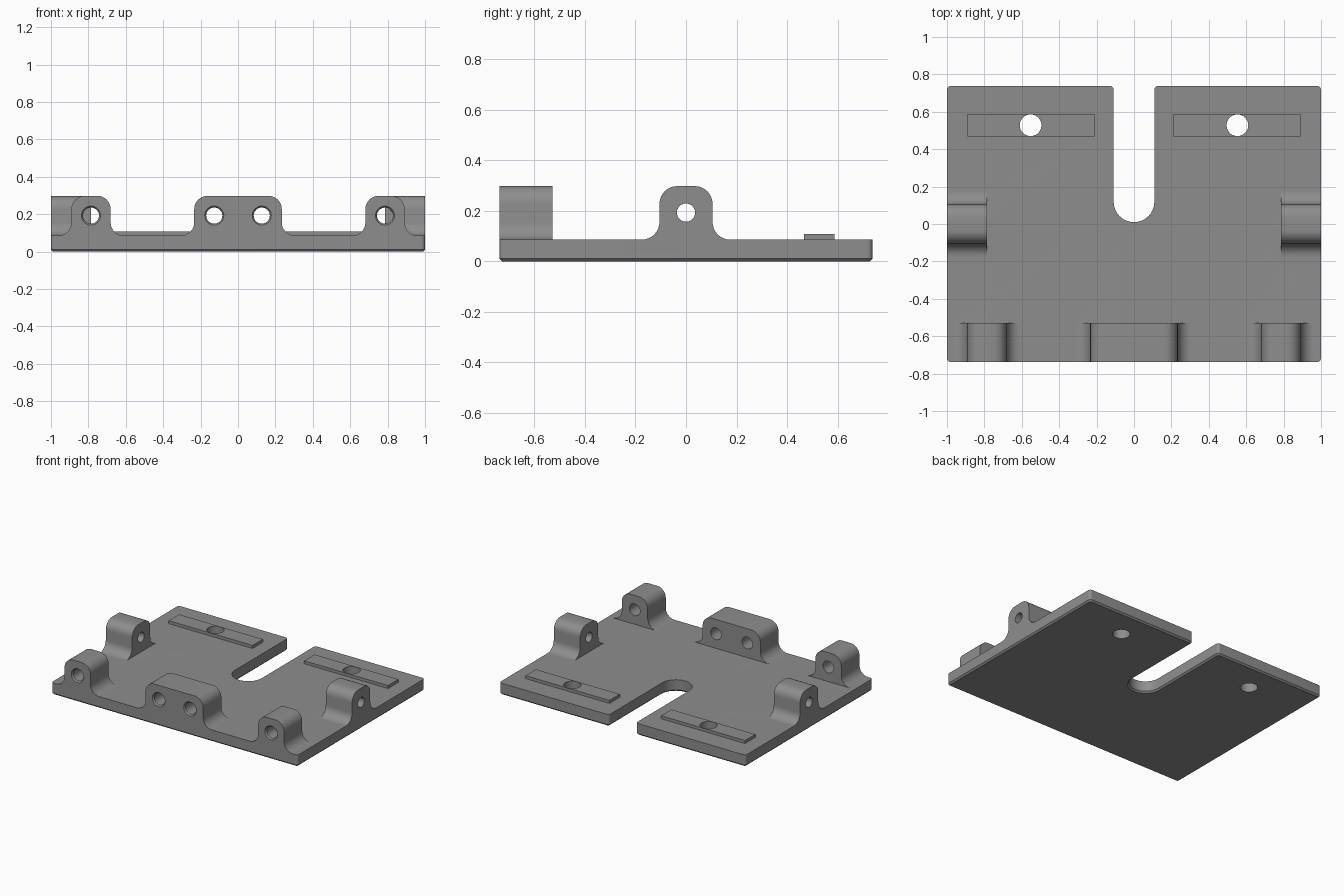
import bpy, bmesh, math
from mathutils import Vector, Matrix

if "Cube" in bpy.data.objects:
    bpy.data.objects.remove(bpy.data.objects["Cube"])

HALF_Y, TOP, LUG_TOP = 0.738, 0.086, 0.298

grey = bpy.data.materials.new("plain grey")
grey.diffuse_color = (0.27, 0.27, 0.27, 1)
grey.use_nodes = True
grey.node_tree.nodes["Principled BSDF"].inputs["Base Color"].default_value = grey.diffuse_color


def rounded(points, steps=8):
    """Turn (x, y, radius) corners into a polygon with arcs at the corners."""
    out = []
    for i, (x, y, r) in enumerate(points):
        p = Vector((x, y))
        if r == 0:
            out.append(p)
            continue
        a = (Vector(points[i - 1][:2]) - p).normalized()
        b = (Vector(points[(i + 1) % len(points)][:2]) - p).normalized()
        centre = p + (a + b) * r          # all corners are square
        for k in range(steps + 1):
            t = k / steps * math.pi / 2
            out.append(centre - b * r * math.cos(t) - a * r * math.sin(t))
    return out


def prism(name, outline, place, depth):
    """Extrude a 2D outline; place(u, v, w) maps it into space."""
    bm = bmesh.new()
    face = bm.faces.new([bm.verts.new(place(p.x, p.y, 0)) for p in outline])
    ext = bmesh.ops.extrude_face_region(bm, geom=[face])
    shift = Vector(place(0, 0, depth)) - Vector(place(0, 0, 0))
    bmesh.ops.translate(bm, verts=[g for g in ext["geom"]
                                   if isinstance(g, bmesh.types.BMVert)], vec=shift)
    bmesh.ops.recalc_face_normals(bm, faces=bm.faces)
    return finish(name, bm)


def finish(name, bm):
    mesh = bpy.data.meshes.new(name)
    bm.to_mesh(mesh)
    bm.free()
    mesh.materials.append(grey)
    ob = bpy.data.objects.new(name, mesh)
    bpy.context.collection.objects.link(ob)
    return ob


def cylinder(centre, axis, r1, r2, length):
    """Round cutter, r1 at the start of the axis and r2 at its end."""
    bm = bmesh.new()
    rot = Vector(axis).to_track_quat("Z", "Y").to_matrix().to_4x4()
    bmesh.ops.create_cone(bm, cap_ends=True, segments=40, radius1=r1, radius2=r2,
                          depth=length, matrix=Matrix.Translation(centre) @ rot)
    return finish("hole_cutter", bm)


def combine(target, other, operation):
    """Apply a boolean and remove the helper object."""
    mod = target.modifiers.new("bool", "BOOLEAN")
    mod.operation, mod.solver, mod.object = operation, "EXACT", other
    bpy.context.view_layer.objects.active = target
    bpy.ops.object.modifier_apply(modifier=mod.name)
    bpy.data.objects.remove(other)


def lug_profile(c, half, low=0.04, r=0.07):
    """Rounded lug with fillets flaring into the plate."""
    f = half + r + 0.005
    return rounded([(c - f, low, 0), (c - f, TOP, 0), (c - half, TOP, r),
                    (c - half, LUG_TOP, r), (c + half, LUG_TOP, r),
                    (c + half, TOP, r), (c + f, TOP, 0), (c + f, low, 0)])


# Base plate with a round-ended slot at the back
slot, c = 0.109, 0.02
outline = rounded([(-1, -HALF_Y, c), (1, -HALF_Y, c), (1, HALF_Y, c), (slot, HALF_Y, c),
                   (slot, 0.01, slot * 0.999), (-slot, 0.01, slot * 0.999),
                   (-slot, HALF_Y, c), (-1, HALF_Y, c)])
plate = prism("mounting_plate", outline, lambda u, v, w: (u, v, w), TOP)

# Chamfer around the underside
bm = bmesh.new()
bm.from_mesh(plate.data)
bmesh.ops.remove_doubles(bm, verts=bm.verts, dist=0.0005)
rim = [e for e in bm.edges if all(v.co.z < 0.001 for v in e.verts)]
bmesh.ops.bevel(bm, geom=rim, offset=0.011, segments=1, affect="EDGES")
bm.to_mesh(plate.data)
bm.free()

# Front lugs: two single and one wide in the middle
for x, half in ((-0.786, 0.105), (0, 0.234), (0.786, 0.105)):
    lug = prism("front_lug", lug_profile(x, half),
                lambda u, v, w: (u, -HALF_Y + w, v), 0.21)
    combine(plate, lug, "UNION")

# Side lugs
for s in (-1, 1):
    lug = prism("side_lug", lug_profile(0, 0.105),
                lambda u, v, w: (s * (1 - w), u, v), 0.214)
    combine(plate, lug, "UNION")

# Raised bars at the back
for s in (-1, 1):
    bar = prism("raised_bar", rounded([(s * 0.21, 0.468, 0), (s * 0.89, 0.468, 0),
                                       (s * 0.89, 0.588, 0), (s * 0.21, 0.588, 0)]),
                lambda u, v, w: (u, v, 0.05 + w), 0.058)
    combine(plate, bar, "UNION")

# Holes: countersunk front, plain side, vertical through the bars
for x in (-0.786, -0.127, 0.127, 0.786):
    combine(plate, cylinder((x, -0.64, 0.193), (0, 1, 0), 0.043, 0.043, 0.4), "DIFFERENCE")
    combine(plate, cylinder((x, -HALF_Y, 0.193), (0, 1, 0), 0.059, 0.043, 0.02), "DIFFERENCE")
for s in (-1, 1):
    combine(plate, cylinder((s * 0.9, 0, 0.193), (1, 0, 0), 0.036, 0.036, 0.4), "DIFFERENCE")
    combine(plate, cylinder((s * 0.553, 0.528, 0.05), (0, 0, 1), 0.058, 0.058, 0.3), "DIFFERENCE")

# Smooth the curved faces, keep hard edges crisp
bpy.ops.object.select_all(action="DESELECT")
plate.select_set(True)
bpy.context.view_layer.objects.active = plate
bpy.ops.object.shade_smooth_by_angle(angle=math.radians(30))
